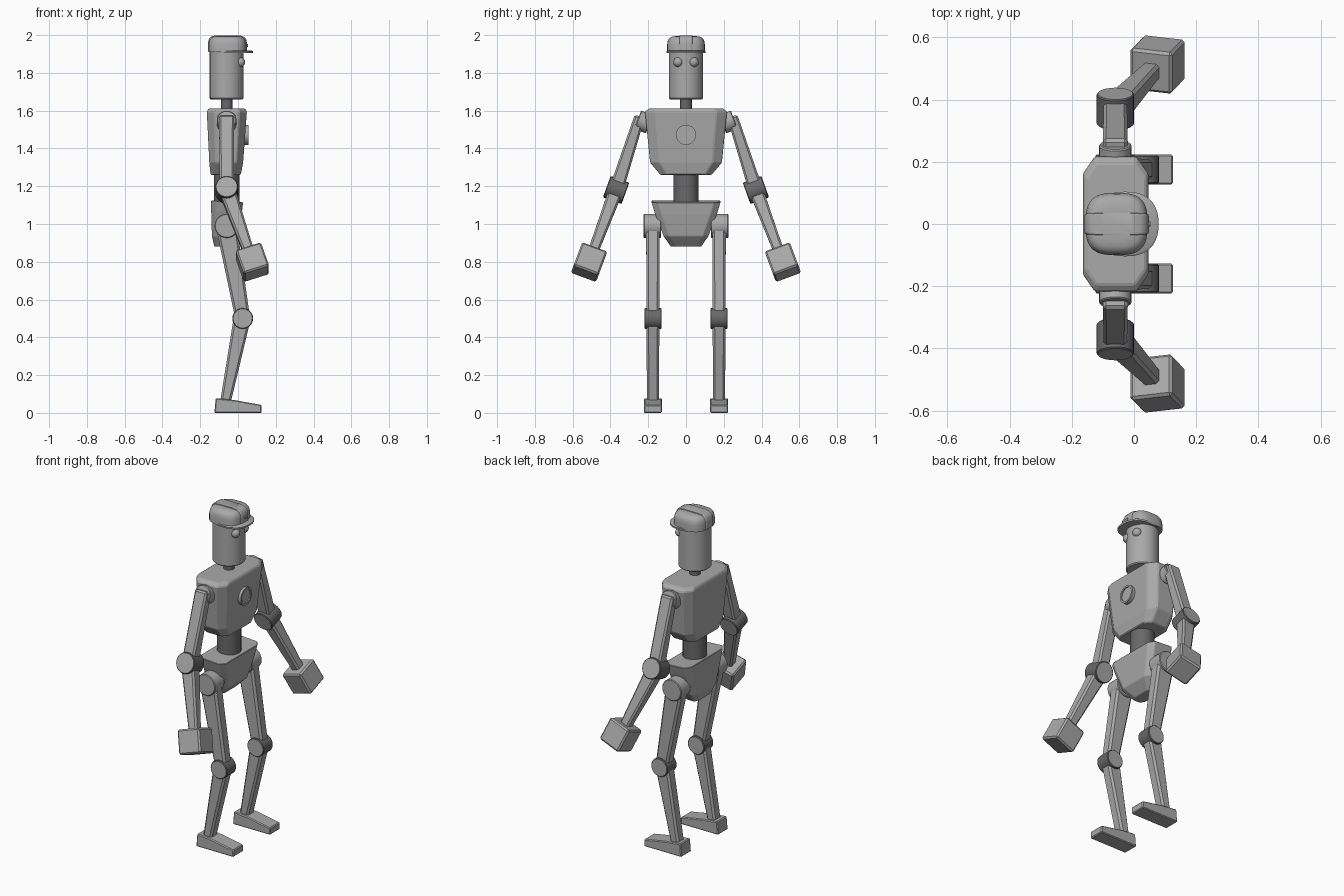
import bpy, bmesh, math
from mathutils import Vector, Matrix

if "Cube" in bpy.data.objects:
    bpy.data.objects.remove(bpy.data.objects["Cube"])


def material(name, v):
    m = bpy.data.materials.new(name)
    m.diffuse_color = (v, v, v, 1)
    m.use_nodes = True
    m.node_tree.nodes["Principled BSDF"].inputs["Base Color"].default_value = m.diffuse_color
    return m


grey = material("plain grey", 0.40)
dark = material("dark grey", 0.14)


def finish(name, bm, bevel=0.0, segments=1, smooth=False, mats=(grey,)):
    bmesh.ops.recalc_face_normals(bm, faces=bm.faces[:])
    me = bpy.data.meshes.new(name)
    bm.to_mesh(me)
    bm.free()
    for m in mats:
        me.materials.append(m)
    ob = bpy.data.objects.new(name, me)
    bpy.context.collection.objects.link(ob)
    if bevel:
        mod = ob.modifiers.new("bevel", 'BEVEL')
        mod.width, mod.segments = bevel, segments
        mod.limit_method = 'ANGLE'
        mod.angle_limit = math.radians(25)
    if smooth:
        bpy.ops.object.select_all(action='DESELECT')
        ob.select_set(True)
        bpy.context.view_layer.objects.active = ob
        bpy.ops.object.shade_smooth_by_angle(angle=math.radians(35))
    return ob


def loft(name, rings, **kw):
    """Skin a stack of equal-length rings and cap both ends."""
    bm = bmesh.new()
    rows = [[bm.verts.new(p) for p in r] for r in rings]
    for a, b in zip(rows, rows[1:]):
        n = len(a)
        for i in range(n):
            bm.faces.new((a[i], a[(i + 1) % n], b[(i + 1) % n], b[i]))
    bm.faces.new(rows[0])
    bm.faces.new(rows[-1])
    return finish(name, bm, **kw)


def chamfered(z0, xb, xf, y, cx, cy, slope=0.0):
    """Octagonal ring: back xb, front xf, half width y, corner cuts cx, cy."""
    pts = [(xb, y - cy), (xb + cx, y), (xf - cx, y), (xf, y - cy)]
    pts += [(px, -py) for px, py in reversed(pts)]
    return [(px, py, z0 - slope * (px - xb)) for px, py in pts]


def rounded(z, cx, a, b, power=2.0, n=40):
    """Superellipse ring."""
    out = []
    for i in range(n):
        t = 2 * math.pi * i / n
        c, s = math.cos(t), math.sin(t)
        out.append((cx + a * math.copysign(abs(c) ** (2 / power), c),
                    b * math.copysign(abs(s) ** (2 / power), s), z))
    return out


def cylinder(name, centre, axis, radius, length, sides=24, bevel=0.004, dark_side=False):
    bm = bmesh.new()
    rot = Vector(axis).to_track_quat('Z', 'Y').to_matrix().to_4x4()
    bmesh.ops.create_cone(bm, cap_ends=True, segments=sides, radius1=radius,
                          radius2=radius, depth=length,
                          matrix=Matrix.Translation(centre) @ rot)
    if dark_side:  # curved wall dark, end discs plain
        for f in bm.faces:
            f.material_index = 1 if len(f.verts) == 4 else 0
    return finish(name, bm, bevel, smooth=True, mats=(grey, dark) if dark_side else (grey,))


def limb(name, a, b, side, start, end, bevel):
    """Tapered bar from a to b; sizes are (depth, width along side axis)."""
    a, b = Vector(a), Vector(b)
    d = (b - a).normalized()
    v = Vector(side)
    v = (v - d * v.dot(d)).normalized()
    u = v.cross(d)
    corners = ((-1, -1), (1, -1), (1, 1), (-1, 1))
    rings = [[p + u * (i * w[0] / 2) + v * (j * w[1] / 2) for i, j in corners]
             for p, w in ((a, start), (b, end))]
    return loft(name, rings, bevel=bevel)


X = -0.06  # body centre line

# Head, neck and cap
loft("head", [rounded(z, X, r, r, n=48) for z, r in
              ((1.66, .084), (1.666, .09), (1.92, .09))], smooth=True)
cylinder("neck", (X, 0, 1.63), (0, 0, 1), .031, .1, 12, 0, dark_side=True)
crown = ((1.91, 1), (1.95, 1), (1.972, .96), (1.985, .87), (1.992, .74), (1.995, .5))
loft("cap", [rounded(z, -.056, .1 * s, .1 * s, 3.0) for z, s in crown], smooth=True)
loft("cap_ridge", [rounded(z + .004, -.056, .104 * s, .035, 12.0) for z, s in crown],
     smooth=True)
loft("cap_brim", [rounded(z, -.028, .107 * s, .104 * s, 2.4) for z, s in
                  ((1.904, .99), (1.914, 1), (1.919, .93))], smooth=True)
cylinder("cap_button", (.047, 0, 1.945), (1, 0, 0), .008, .012, 12, 0)

# Torso with raised badge ring
loft("torso", [
    chamfered(1.26, -.145, .015, .135, .03, .035),
    chamfered(1.325, -.152, .027, .19, .035, .05),
    chamfered(1.595, -.165, .047, .217, .038, .055),
    chamfered(1.612, -.155, .037, .195, .035, .05)], bevel=.005)
bm = bmesh.new()
profile = ((.030, .053), (.056, .053), (.056, .042), (.050, .042))
rows = [[bm.verts.new((px, r * math.cos(math.tau * i / 32),
                       1.472 + r * math.sin(math.tau * i / 32))) for i in range(32)]
        for px, r in profile]
for a, b in zip(rows, rows[1:]):
    for i in range(32):
        bm.faces.new((a[i], a[(i + 1) % 32], b[(i + 1) % 32], b[i]))
bm.faces.new(rows[0])
bm.faces.new(rows[-1])
finish("chest_badge", bm, smooth=True)
cylinder("waist", (X, 0, 1.19), (0, 0, 1), .067, .2, 32, 0, dark_side=True)

# Pelvis
loft("pelvis", [
    chamfered(.88, -.125, -.05, .08, .015, .03),
    chamfered(.935, -.138, .0, .118, .02, .03),
    chamfered(1.07, -.142, .02, .165, .025, .035, .1),
    chamfered(1.125, -.142, .027, .183, .025, .035, .06)], bevel=.003)

for s, tag in ((1, "left"), (-1, "right")):
    # Eyes
    bm = bmesh.new()
    bmesh.ops.create_uvsphere(bm, u_segments=20, v_segments=12, radius=.026,
                              matrix=Matrix.Translation((.012, s * .041, 1.857)))
    finish(tag + "_eye", bm, smooth=True)

    # Arm, bent about a tilted elbow axis
    hinge = (0, s * .94, .34)
    shoulder = Vector((X, s * .235, 1.54))
    elbow = Vector((X, s * .37, 1.18))
    hand = Vector((.076, s * .513, .798))
    along = (hand - elbow).normalized()
    cylinder(tag + "_shoulder", (X, s * .225, 1.54), hinge, .052, .065)
    limb(tag + "_upper_arm", shoulder + Vector((0, s * .01, .03)), elbow, hinge,
         (.08, .056), (.075, .075), .01)
    cylinder(tag + "_elbow", elbow, hinge, .06, .105, dark_side=True)
    limb(tag + "_forearm", elbow, hand, hinge, (.085, .075), (.052, .052), .01)
    limb(tag + "_hand", hand - along * .07, hand + along * .07, hinge,
         (.142, .142), (.142, .142), .009)

    # Leg
    side = (0, 1, 0)
    y = s * .175
    cylinder(tag + "_hip", (X, s * .178, .99), side, .064, .092)
    limb(tag + "_thigh", (X, y, .98), (.025, y, .5), side, (.11, .072), (.078, .068), .012)
    cylinder(tag + "_knee", (.025, y, .5), side, .055, .092, dark_side=True)
    limb(tag + "_shin", (.022, y, .5), (-.068, y, .05), side, (.09, .068), (.055, .064), .011)

    # Foot, side profile extruded across
    profile = ((-.125, 0), (.125, 0), (.125, .042), (-.02, .068), (-.118, .078))
    loft(tag + "_foot", [[(px, y + w, pz) for px, pz in profile] for w in (-.048, .048)],
         bevel=.005)
